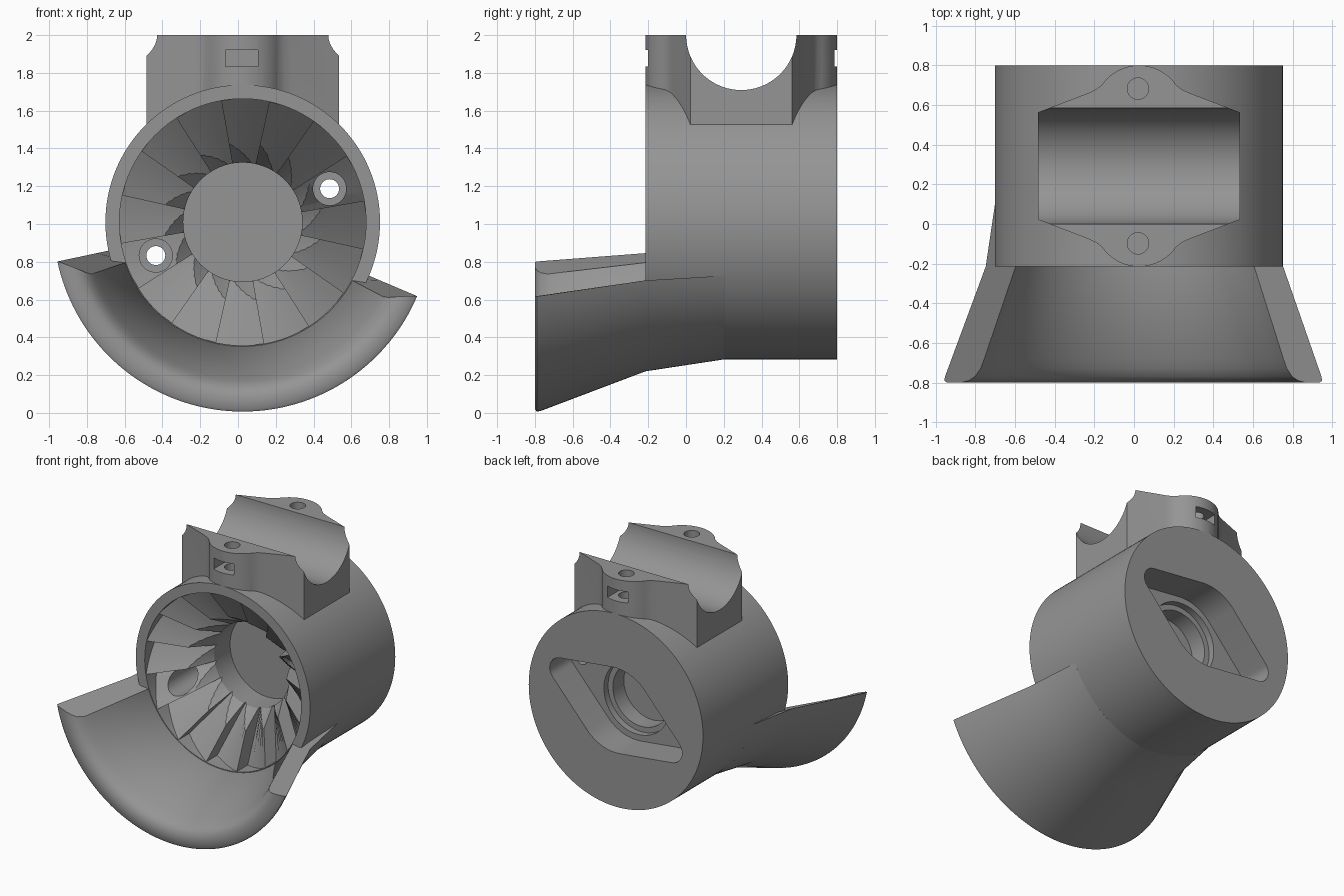
import bpy, bmesh, math
from mathutils import Vector

if "Cube" in bpy.data.objects:
    bpy.data.objects.remove(bpy.data.objects["Cube"])

CX, CZ = 0.025, 1.01          # axis of the round housing (runs along y)
FRONT, BACK = -0.215, 0.8

grey = bpy.data.materials.new("mid_grey")
grey.diffuse_color = (0.30, 0.30, 0.30, 1)
grey.use_nodes = True
grey.node_tree.nodes["Principled BSDF"].inputs["Base Color"].default_value = grey.diffuse_color


def polar(r, a, y):
    return (CX + r * math.cos(a), y, CZ + r * math.sin(a))


def finish(name, bm):
    bmesh.ops.recalc_face_normals(bm, faces=bm.faces)
    mesh = bpy.data.meshes.new(name)
    bm.to_mesh(mesh)
    bm.free()
    mesh.materials.append(grey)
    obj = bpy.data.objects.new(name, mesh)
    bpy.context.collection.objects.link(obj)
    return obj


def lathe(name, profile, n=128):
    """Solid of revolution about the housing axis, profile = (y, r)."""
    bm = bmesh.new()
    rings = [[bm.verts.new(polar(r, math.tau * i / n, y)) for i in range(n)] for y, r in profile]
    for a, b in zip(rings, rings[1:]):
        for i in range(n):
            j = (i + 1) % n
            bm.faces.new((a[i], a[j], b[j], b[i]))
    bm.faces.new(rings[0])
    bm.faces.new(rings[-1])
    return finish(name, bm)


def prism(name, pts, vec):
    bm = bmesh.new()
    face = bm.faces.new([bm.verts.new(p) for p in pts])
    out = bmesh.ops.extrude_face_region(bm, geom=[face])
    verts = [v for v in out["geom"] if isinstance(v, bmesh.types.BMVert)]
    bmesh.ops.translate(bm, verts=verts, vec=vec)
    return finish(name, bm)


def rod(name, start, end, r, n=48):
    start, end = Vector(start), Vector(end)
    d = (end - start).normalized()
    u = d.orthogonal().normalized()
    w = d.cross(u)
    pts = [start + r * (u * math.cos(math.tau * i / n) + w * math.sin(math.tau * i / n)) for i in range(n)]
    return prism(name, pts, end - start)


def box(name, lo, hi):
    pts = [(lo[0], lo[1], lo[2]), (hi[0], lo[1], lo[2]), (hi[0], hi[1], lo[2]), (lo[0], hi[1], lo[2])]
    return prism(name, pts, (0, 0, hi[2] - lo[2]))


def combine(obj, tool, op="DIFFERENCE"):
    tool.hide_render = True
    mod = obj.modifiers.new("bool", "BOOLEAN")
    mod.operation, mod.solver, mod.object = op, "EXACT", tool
    bpy.context.view_layer.objects.active = obj
    bpy.ops.object.modifier_apply(modifier=mod.name)
    bpy.data.objects.remove(tool)


def smooth(obj, angle=30):
    bpy.ops.object.select_all(action="DESELECT")
    obj.select_set(True)
    bpy.context.view_layer.objects.active = obj
    bpy.ops.object.shade_smooth_by_angle(angle=math.radians(angle))


# Round housing
housing = lathe("housing", [(FRONT, 0.727), (BACK, 0.727)])

# Clamp saddle on top: block with tapered shoulders and rounded screw ears
MID = 0.2925
quarter = [(0.51, 0.27), (0.25, 0.37), (0.215, 0.387)]
quarter += [(0.2275 * math.cos(math.radians(t)), 0.28 + 0.2275 * math.sin(math.radians(t)))
            for t in range(34, 91, 7)]
half = quarter + [(-x, y) for x, y in reversed(quarter)]
outline = half + [(-x, -y) for x, y in half]
saddle = prism("saddle", [(CX + x, MID + y, 1.4) for x, y in outline], (0, 0, 0.6))
combine(housing, saddle, "UNION")
combine(housing, rod("trough_cut", (-1, MID, 2.001), (1, MID, 2.001), 0.292, 96))
for s in (-1, 1):
    y = MID + s * 0.39
    combine(housing, rod("ear_hole_cut", (0.02, y, 1.76), (0.02, y, 2.1), 0.054))
    ends = sorted((MID + s * 0.33, MID + s * 0.6))
    combine(housing, box("nut_slot_cut", (-0.065, ends[0], 1.835), (0.105, ends[1], 1.92)))

# Front cavity with sixteen ratchet teeth on a sloping floor
TEETH, SUB, R_OUT, R_IN = 16, 5, 0.653, 0.25


def floor_y(r, f):
    """Depth at radius r; f runs 0 (valley) to 1 (crest) across a tooth."""
    return -0.213 + 0.7 * (0.655 - r) + 0.13 * (1 - f)


bm = bmesh.new()
mouth, outer, inner = [], [], []
for t in range(TEETH):
    for k in range(SUB + 1):
        a = math.radians(10) + math.tau * (t + k / SUB) / TEETH
        if k < SUB:
            mouth.append(bm.verts.new(polar(R_OUT, a, -0.5)))
        outer.append(bm.verts.new(polar(R_OUT, a, floor_y(R_OUT, k / SUB))))
        inner.append(bm.verts.new(polar(R_IN, a, floor_y(R_IN, k / SUB))))
tip = bm.verts.new((CX, 0.2, CZ))
n, m = len(outer), len(mouth)
for i in range(n):
    j = (i + 1) % n
    t, k = divmod(i, SUB + 1)
    bm.faces.new((outer[i], outer[j], inner[j], inner[i]))
    bm.faces.new((inner[i], inner[j], tip))
    p = (t * SUB + k) % m
    if k < SUB:
        q = (p + 1) % m
        bm.faces.new((mouth[p], mouth[q], outer[j], outer[i]))
    else:
        bm.faces.new((mouth[p], outer[j], outer[i]))
bm.faces.new(mouth)
combine(housing, finish("teeth_cut", bm))

# Hub recess with flared edge, cut from the front
combine(housing, lathe("hub_cut", [(-0.3, 0.565), (0.13, 0.315), (0.32, 0.315)]))

# Diamond-shaped pocket and stepped bore in the back
tilt = math.radians(21)
END, R_END, R_MID = 0.49, 0.095, 0.32
lean = math.acos((R_MID - R_END) / END)
pocket = []
for c, r, a0, a1 in ((END, R_END, -lean, lean), (0, R_MID, lean, math.pi - lean),
                     (-END, R_END, math.pi - lean, math.pi + lean),
                     (0, R_MID, math.pi + lean, math.tau - lean)):
    for i in range(13):
        a = a0 + (a1 - a0) * i / 12
        x, z = c + r * math.cos(a), r * math.sin(a)
        pocket.append((CX + x * math.cos(tilt) - z * math.sin(tilt), 0.55,
                       CZ + x * math.sin(tilt) + z * math.cos(tilt)))
bm_pts = [p for i, p in enumerate(pocket) if (Vector(p) - Vector(pocket[i - 1])).length > 1e-4]
combine(housing, prism("pocket_cut", bm_pts, (0, 0.5, 0)))
combine(housing, lathe("bore_cut", [(0.37, 0.235), (0.5, 0.235), (0.5, 0.275), (0.6, 0.275)], 64))

# Two counterbored screw holes
for s in (-1, 1):
    x, z = CX + s * 0.46, CZ + s * 0.177
    combine(housing, rod("head_cut", (x, -0.6, z), (x, 0.25, z), 0.088))
    combine(housing, rod("screw_cut", (x, 0, z), (x, 0.7, z), 0.05))
smooth(housing)

# Flared scoop below the mouth: profile (y, r, inner-to-outer blend) swept on an arc
scoop_profile = [(0.2, 0.722, 1), (0.2, 0.727, 1), (FRONT, 0.79, 1), (-0.77, 1.0, 1), (-0.79, 1.003, 1),
                 (-0.8, 0.99, 0.95), (-0.8, 0.93, 0.6), (-0.79, 0.895, 0.35), (-0.77, 0.87, 0.15),
                 (-0.73, 0.845, 0), (-0.68, 0.825, 0), (FRONT, 0.658, 0), (-0.1, 0.69, 0.4)]
STEPS = 72
bm = bmesh.new()
sections = []
for i in range(STEPS + 1):
    f = i / STEPS
    sec = []
    for y, r, b in scoop_profile:
        left, right = -161 - 7 * b, -28 + 5 * b
        sec.append(bm.verts.new(polar(r, math.radians(left + (right - left) * f), y)))
    sections.append(sec)
for a, b in zip(sections, sections[1:]):
    for k in range(len(a)):
        bm.faces.new((a[k - 1], a[k], b[k], b[k - 1]))
bm.faces.new(sections[0])
bm.faces.new(sections[-1])
smooth(finish("scoop", bm), 40)
